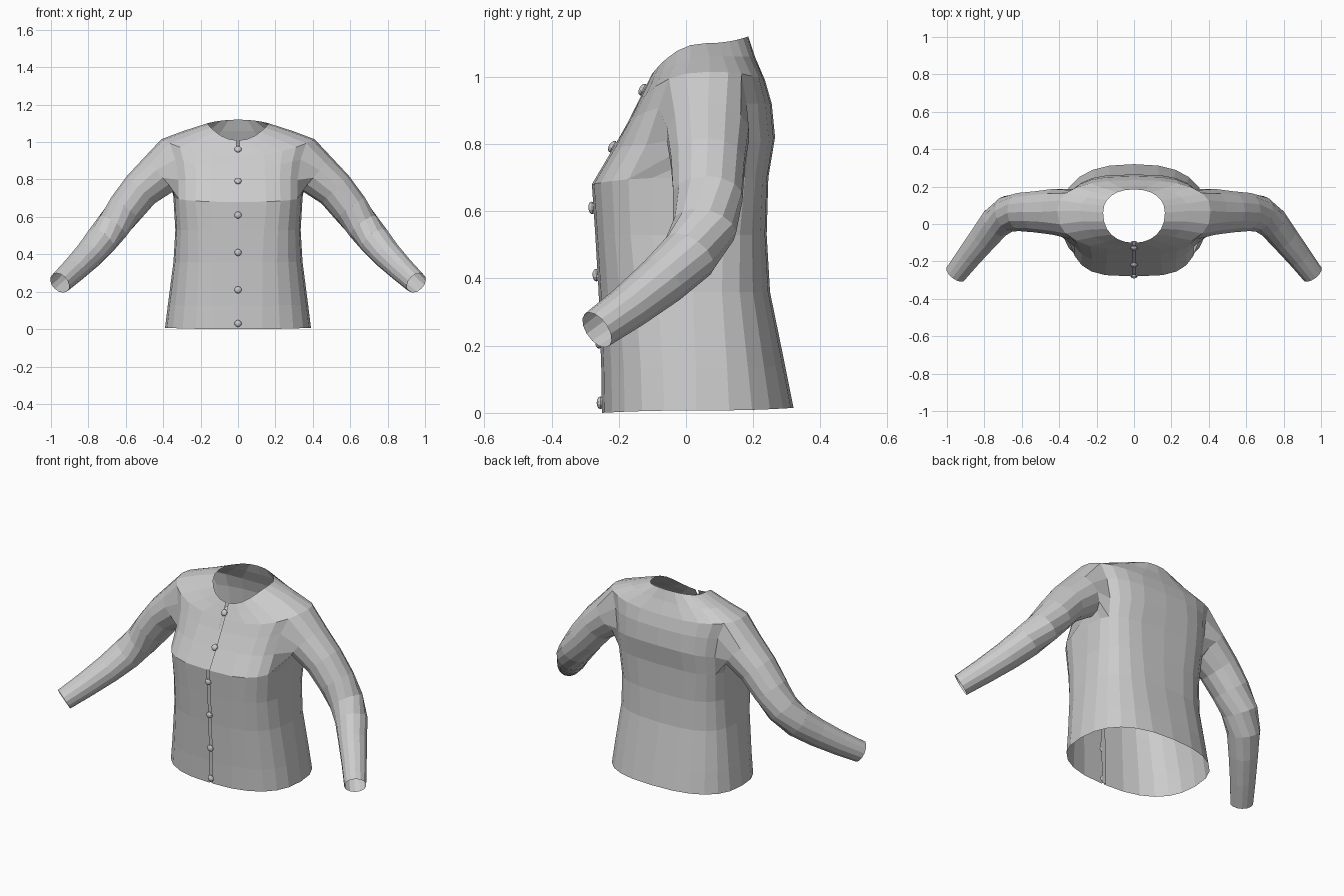
import bpy, bmesh
from math import sin, cos, radians, pi, copysign
from mathutils import Vector

if "Cube" in bpy.data.objects:
    bpy.data.objects.remove(bpy.data.objects["Cube"])

# Torso rings: half width, y front/side/back, z front/side/back, squareness
RINGS = [
    (.39, -.25, .03, .32, 0, .007, .015, .8),
    (.375, -.252, .03, .295, .13, .13, .14, .78),
    (.345, -.26, .02, .25, .36, .36, .36, .72),
    (.335, -.27, .02, .24, .53, .53, .53, .65),
    (.345, -.28, .04, .245, .68, .70, .70, .6),
    (.35, -.215, .05, .265, .79, .80, .82, .65),
    (.37, -.17, .06, .255, .87, .92, .92, .7),
    (.41, -.14, .07, .235, .93, 1.015, .99, .8),
    (.29, -.12, .07, .205, .97, 1.06, 1.06, .9),
    (.165, -.10, .06, .185, 1.01, 1.10, 1.12, .9),
]
# Sleeve sections: centre, vertical radius, sideways radius
SLEEVE = [
    ((.42, .065, .83), .12, .125),
    ((.52, .065, .745), .104, .112),
    ((.60, .065, .645), .098, .105),
    ((.67, .055, .55), .09, .098),
    ((.735, .01, .47), .086, .088),
    ((.80, -.07, .395), .078, .078),
    ((.88, -.17, .315), .068, .068),
    ((.953, -.265, .247), .06, .06),
]
COLS, A0, A1, R0, R1 = 12, 4, 8, 4, 7   # armhole spans columns A0-A1, rings R0-R1
GAP = .008


def ring_point(ring, i):
    w, yf, ys, yb, zf, zs, zb, e = ring
    t = radians(-90 + 180 * i / COLS)
    s, c = sin(t), max(cos(t), 0)
    k = abs(s) ** e
    x = w * c ** e
    if i == 0:
        x = GAP
    elif i == COLS:
        x = 0
    y_end, z_end = (yf, zf) if s < 0 else (yb, zb)
    return Vector((x, ys + (y_end - ys) * k, zs + (z_end - zs) * s * s))


def add_mesh(name, bm):
    me = bpy.data.meshes.new(name)
    bm.to_mesh(me)
    bm.free()
    ob = bpy.data.objects.new(name, me)
    bpy.context.collection.objects.link(ob)
    return ob


# Body half with an armhole left open
bm = bmesh.new()
grid = [[bm.verts.new(ring_point(r, i)) for i in range(COLS + 1)] for r in RINGS]
for j in range(len(RINGS) - 1):
    for i in range(COLS):
        if R0 <= j < R1 and A0 <= i < A1:
            continue
        bm.faces.new((grid[j][i], grid[j][i + 1], grid[j + 1][i + 1], grid[j + 1][i]))

# Sleeve lofted from the armhole edge down to the open cuff
loop = [grid[R0][i] for i in range(A0, A1 + 1)]
loop += [grid[j][A1] for j in range(R0 + 1, R1 + 1)]
loop += [grid[R1][i] for i in range(A1 - 1, A0 - 1, -1)]
loop += [grid[j][A0] for j in range(R1 - 1, R0, -1)]
n = len(loop)
centres = [Vector(s[0]) for s in SLEEVE]
for k, (c, ru, rs) in enumerate(SLEEVE):
    d = centres[min(k + 1, len(SLEEVE) - 1)] - centres[max(k - 1, 0)]
    d.normalize()
    up = Vector((0, 0, 1))
    up = (up - d * up.dot(d)).normalized()
    side = up.cross(d)
    new = []
    for q in range(n):
        a = -pi / 2 + (q - 2) * 2 * pi / n
        new.append(bm.verts.new(centres[k] + up * ru * sin(a) + side * rs * cos(a)))
    for q in range(n):
        p = (q + 1) % n
        bm.faces.new((loop[q], loop[p], new[p], new[q]))
    loop = new
# Remove unused vertices inside the armhole
bmesh.ops.delete(bm, geom=[v for v in bm.verts if not v.link_faces], context='VERTS')
bmesh.ops.recalc_face_normals(bm, faces=bm.faces)
jacket = add_mesh("jacket_body_and_sleeves", bm)
mod = jacket.modifiers.new("mirror", 'MIRROR')
mod.merge_threshold = .001

# Button band set just behind the front opening
front = [Vector((0, r[1], r[4])) for r in RINGS]
bm = bmesh.new()
rows = []
for p in front:
    y, z = p.y + .008, min(p.z, .985)
    rows.append([bm.verts.new((x, y, z)) for x in (-.014, .014)])
for a, b in zip(rows, rows[1:]):
    bm.faces.new((a[0], a[1], b[1], b[0]))
add_mesh("button_band", bm)

# Buttons down the front, tilted to the cloth
for z in (.03, .21, .41, .61, .79, .96):
    for a, b in zip(front, front[1:]):
        if a.z <= z <= b.z:
            break
    pos = a.lerp(b, (z - a.z) / (b.z - a.z))
    slope = (b - a).normalized()
    normal = Vector((0, -slope.z, slope.y))
    bm = bmesh.new()
    bmesh.ops.create_uvsphere(bm, u_segments=10, v_segments=6, radius=.019)
    bmesh.ops.scale(bm, vec=(1, 1, .6), verts=bm.verts)
    ob = add_mesh("button", bm)
    ob.location = pos + normal * .004
    ob.rotation_euler = normal.to_track_quat('Z', 'Y').to_euler()
